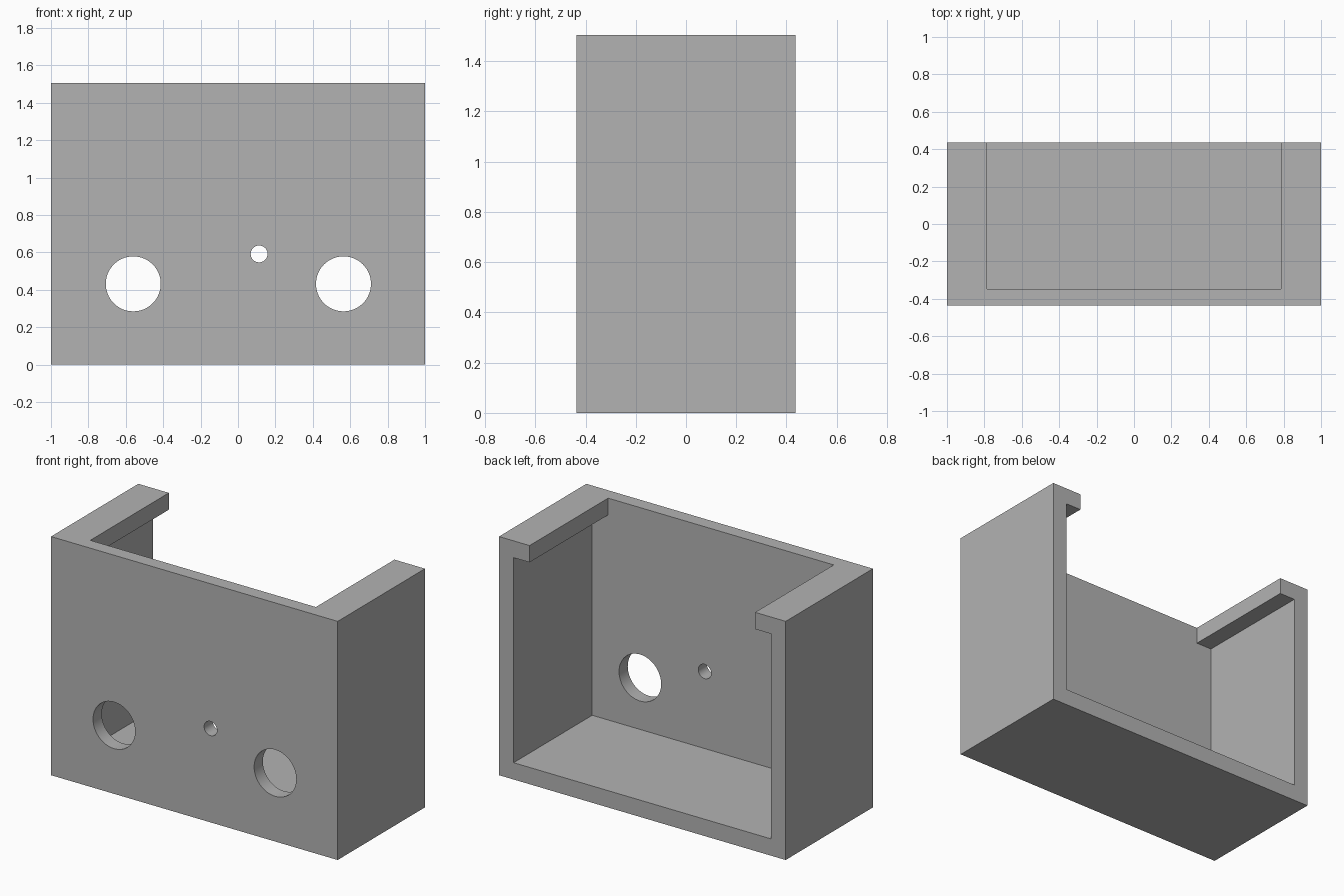
import bpy
import bmesh
from math import pi
from mathutils import Matrix, Vector

if "Cube" in bpy.data.objects:
    bpy.data.objects.remove(bpy.data.objects["Cube"])

HALF_W, HALF_D, HEIGHT = 1.0, 0.435, 1.505
SIDE, FLOOR, LIP = 0.102, 0.106, 0.106   # wall, floor and lip thickness
FRONT = 0.087                            # front panel thickness
OPENING = 0.787                          # half width between the lips

grey = bpy.data.materials.new("plain grey")
grey.use_nodes = True
colour = (0.45, 0.45, 0.45, 1)
grey.diffuse_color = colour
grey.node_tree.nodes["Principled BSDF"].inputs["Base Color"].default_value = colour


def finish(name, bm):
    bmesh.ops.recalc_face_normals(bm, faces=bm.faces)
    mesh = bpy.data.meshes.new(name)
    bm.to_mesh(mesh)
    bm.free()
    mesh.materials.append(grey)
    obj = bpy.data.objects.new(name, mesh)
    bpy.context.collection.objects.link(obj)
    return obj


def prism(name, profile, y0, y1):
    """Extrude an x-z outline along y."""
    bm = bmesh.new()
    face = bm.faces.new([bm.verts.new((x, y0, z)) for x, z in profile])
    new = bmesh.ops.extrude_face_region(bm, geom=[face])["geom"]
    verts = [v for v in new if isinstance(v, bmesh.types.BMVert)]
    bmesh.ops.translate(bm, verts=verts, vec=Vector((0, y1 - y0, 0)))
    return finish(name, bm)


def drill(name, x, z, radius):
    """Round cutter through the front panel."""
    bm = bmesh.new()
    place = Matrix.Translation((x, -HALF_D, z)) @ Matrix.Rotation(pi / 2, 4, "X")
    bmesh.ops.create_cone(bm, cap_ends=True, segments=64, radius1=radius,
                          radius2=radius, depth=0.4, matrix=place)
    return finish(name, bm)


# Solid block
housing = prism("housing", [(-HALF_W, 0), (HALF_W, 0), (HALF_W, HEIGHT), (-HALF_W, HEIGHT)],
                -HALF_D, HALF_D)

# Cavity open to the back, with a narrower slot through the top between the lips
inner, under_lip, above = HALF_W - SIDE, HEIGHT - LIP, HEIGHT + 0.2
half = [(inner, FLOOR), (inner, under_lip), (OPENING, under_lip), (OPENING, above)]
outline = half + [(-x, z) for x, z in reversed(half)]
cutters = [prism("cavity_cutter", outline, FRONT - HALF_D, HALF_D + 0.2)]

# Two large holes and one small hole in the front panel
cutters += [drill("large_hole_cutter", x, 0.432, 0.147) for x in (-0.56, 0.564)]
cutters.append(drill("small_hole_cutter", 0.113, 0.592, 0.045))

for cutter in cutters:
    cutter.hide_render = True
    cut = housing.modifiers.new(cutter.name, "BOOLEAN")
    cut.operation = "DIFFERENCE"
    cut.solver = "EXACT"
    cut.object = cutter

# Bake the cuts and discard the cutters
bpy.context.view_layer.update()
depsgraph = bpy.context.evaluated_depsgraph_get()
baked = bpy.data.meshes.new_from_object(housing.evaluated_get(depsgraph))
housing.modifiers.clear()
housing.data = baked
for cutter in cutters:
    bpy.data.objects.remove(cutter)

# Smooth hole walls, sharp corners
bpy.ops.object.select_all(action="DESELECT")
housing.select_set(True)
bpy.context.view_layer.objects.active = housing
bpy.ops.object.shade_smooth_by_angle(angle=pi / 6)
